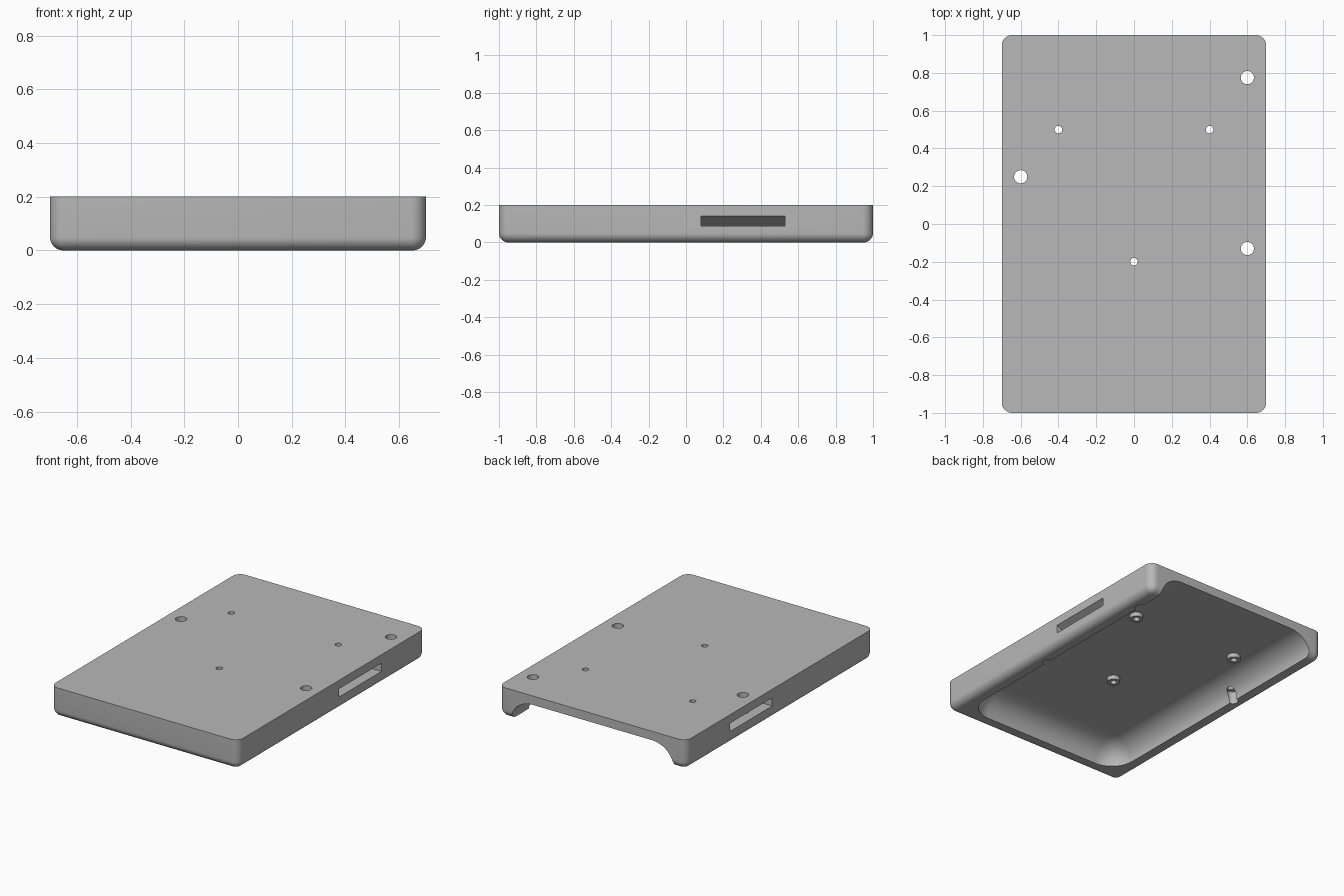
import bpy, bmesh, math

cube = bpy.data.objects.get("Cube")
if cube:
    bpy.data.objects.remove(cube, do_unlink=True)

grey = bpy.data.materials.new("plain_grey")
grey.use_nodes = True
grey.diffuse_color = (0.48, 0.48, 0.48, 1)
grey.node_tree.nodes["Principled BSDF"].inputs["Base Color"].default_value = grey.diffuse_color


def make_object(name, bm):
    bmesh.ops.recalc_face_normals(bm, faces=bm.faces)
    mesh = bpy.data.meshes.new(name)
    bm.to_mesh(mesh)
    bm.free()
    mesh.materials.append(grey)
    obj = bpy.data.objects.new(name, mesh)
    bpy.context.collection.objects.link(obj)
    return obj


def rounded_rect(bm, x0, x1, y0, y1, radius, z, steps=10):
    """One horizontal ring of vertices with rounded corners."""
    ring = []
    corners = [(x1, y1, -1, -1), (x0, y1, 1, -1), (x0, y0, 1, 1), (x1, y0, -1, 1)]
    for k, (cx, cy, sx, sy) in enumerate(corners):
        for i in range(steps + 1):
            a = math.pi / 2 * (k + i / steps)
            ring.append(bm.verts.new((cx + radius * (sx + math.cos(a)),
                                      cy + radius * (sy + math.sin(a)), z)))
    return ring


def loft(name, rings_data):
    """Solid skinned through rounded rectangles, capped at both ends."""
    bm = bmesh.new()
    rings = [rounded_rect(bm, *data) for data in rings_data]
    for low, high in zip(rings, rings[1:]):
        for i in range(len(low)):
            j = (i + 1) % len(low)
            bm.faces.new((low[i], low[j], high[j], high[i]))
    bm.faces.new(rings[0][::-1])
    bm.faces.new(rings[-1])
    return make_object(name, bm)


def cylinder(name, x, y, radius, z0, z1):
    bm = bmesh.new()
    bmesh.ops.create_cone(bm, cap_ends=True, segments=32, radius1=radius,
                          radius2=radius, depth=z1 - z0)
    bmesh.ops.translate(bm, verts=bm.verts, vec=(x, y, (z0 + z1) / 2))
    return make_object(name, bm)


def wedge(name, side):
    """Side groove: flat ledge below, ceiling sloping out to the wall."""
    bm = bmesh.new()
    profile = [(0.58, 0.087), (0.72, 0.087), (0.72, 0.15), (0.70, 0.142)]
    face = bm.faces.new([bm.verts.new((side * x, 0.08, z)) for x, z in profile])
    out = bmesh.ops.extrude_face_region(bm, geom=[face])
    moved = [v for v in out["geom"] if isinstance(v, bmesh.types.BMVert)]
    bmesh.ops.translate(bm, verts=moved, vec=(0, 0.45, 0))
    return make_object(name, bm)


def combine(target, tool, operation):
    tool.hide_render = True
    mod = target.modifiers.new("cut", "BOOLEAN")
    mod.operation, mod.solver, mod.object = operation, "EXACT", tool
    bpy.context.view_layer.objects.active = target
    bpy.ops.object.modifier_apply(modifier=mod.name)
    bpy.data.objects.remove(tool, do_unlink=True)


# Outer shell with rounded lower edge
edge = 0.05
rings = []
for i in range(9):
    a = math.pi / 2 * i / 8
    inset = edge * (1 - math.sin(a))
    rings.append((-0.7 + inset, 0.7 - inset, -1 + inset, 1 - inset,
                  0.055 - inset, edge * (1 - math.cos(a))))
rings.append((-0.7, 0.7, -1, 1, 0.055, 0.2))
case = loft("case_cover", rings)

# Hollow underside with a wide cove, open at the back
floor, cove, rim = 0.14, 0.16, 0.095
rings = [(-0.7 + rim, 0.7 - rim, -1 + rim, 1.4, 0.165, -0.1)]
for i in range(13):
    a = math.pi / 2 * i / 12
    inset = rim + cove * (1 - math.cos(a))
    rings.append((-0.7 + inset, 0.7 - inset, -1 + inset, 1.4,
                  0.165 + rim - inset, floor * math.sin(a)))
combine(case, loft("cavity_cutter", rings), "DIFFERENCE")

# Side grooves
for side in (-1, 1):
    combine(case, wedge("groove_cutter", side), "DIFFERENCE")

# Small screw bosses and their holes
for x, y in [(-0.4, 0.5), (0.4, 0.5), (0, -0.2)]:
    combine(case, cylinder("boss", x, y, 0.042, 0.112, 0.17), "UNION")
    combine(case, cylinder("small_hole_cutter", x, y, 0.02, -0.1, 0.3), "DIFFERENCE")

# Large mounting holes
for x, y in [(-0.6, 0.25), (0.6, 0.775), (0.6, -0.13)]:
    combine(case, cylinder("large_hole_cutter", x, y, 0.035, -0.1, 0.3), "DIFFERENCE")

# Smooth shading with crisp edges
bpy.ops.object.select_all(action="DESELECT")
case.select_set(True)
bpy.context.view_layer.objects.active = case
bpy.ops.object.shade_smooth_by_angle(angle=math.radians(30))
